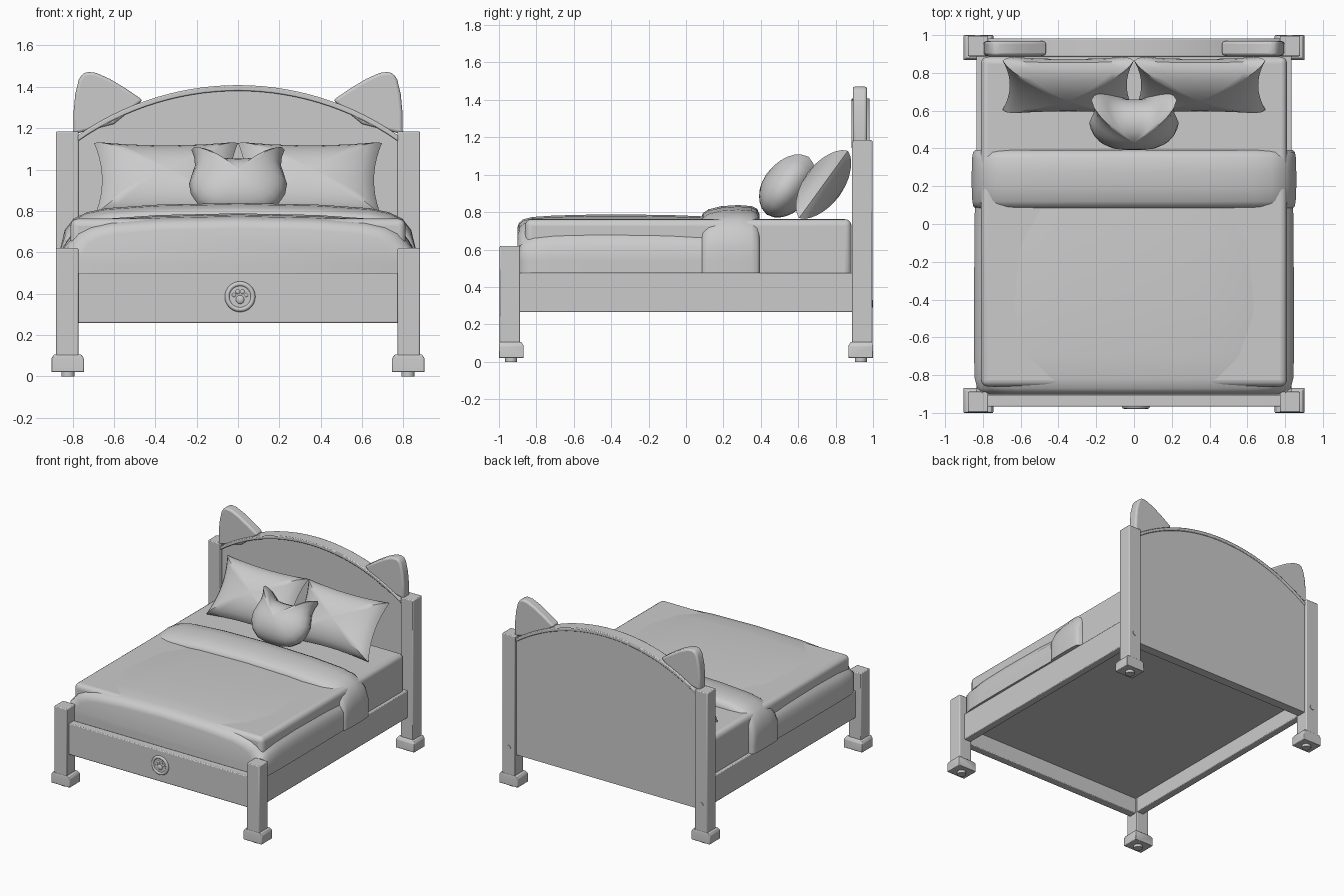
import bpy, bmesh
from math import sin, cos, pi, sqrt, radians

if "Cube" in bpy.data.objects:
    bpy.data.objects.remove(bpy.data.objects["Cube"])


def finish(name, bm, bevel=0.0, segs=2, smooth=35):
    bmesh.ops.recalc_face_normals(bm, faces=bm.faces)
    me = bpy.data.meshes.new(name)
    bm.to_mesh(me)
    bm.free()
    ob = bpy.data.objects.new(name, me)
    bpy.context.collection.objects.link(ob)
    if bevel:
        m = ob.modifiers.new("bevel", 'BEVEL')
        m.width, m.segments, m.limit_method = bevel, segs, 'ANGLE'
    bpy.ops.object.select_all(action='DESELECT')
    bpy.context.view_layer.objects.active = ob
    ob.select_set(True)
    bpy.ops.object.shade_smooth_by_angle(angle=radians(smooth))
    return ob


def loft(name, rings, bevel=0.0, segs=2, smooth=35):
    """Skin closed rings of equal length and cap both ends."""
    bm = bmesh.new()
    vs = [[bm.verts.new(p) for p in r] for r in rings]
    n = len(vs[0])
    for a, b in zip(vs, vs[1:]):
        for i in range(n):
            bm.faces.new((a[i], a[(i + 1) % n], b[(i + 1) % n], b[i]))
    bm.faces.new(vs[0])
    bm.faces.new(vs[-1])
    return finish(name, bm, bevel, segs, smooth)


def slab(name, pts, y0, y1, bevel=0.0, segs=2):
    return loft(name, [[(x, y, z) for x, z in pts] for y in (y0, y1)], bevel, segs)


def box(name, x0, x1, y0, y1, z0, z1, bevel=0.006, segs=2):
    return slab(name, [(x0, z0), (x1, z0), (x1, z1), (x0, z1)], y0, y1, bevel, segs)


def disc(name, c, r, depth, axis='Z', n=16):
    rings = []
    for d in (-depth / 2, depth / 2):
        ring = [(r * cos(2 * pi * i / n), r * sin(2 * pi * i / n)) for i in range(n)]
        rings.append([(c[0] + a, c[1] + b, c[2] + d) if axis == 'Z' else
                      (c[0] + a, c[1] + d, c[2] + b) for a, b in ring])
    return loft(name, rings)


def puff(name, outline, thick, loc, tilt, power=0.55):
    """Inflate a flat xz outline on both sides into a cushion leaning back."""
    steps = [0.04, 0.3, 0.5, 0.68, 0.82, 0.93, 1.0]
    levels = [(s, -1) for s in steps] + [(s, 1) for s in steps[-2::-1]]
    rings = [[(x * s, side * thick * (1 - s * s) ** power, z * s) for x, z in outline]
             for s, side in levels]
    ob = loft(name, rings, smooth=50)
    ob.location, ob.rotation_euler = loc, (-tilt, 0, 0)
    return ob


# Posts with feet, floor pads and bolt caps
for side, sx in (("left", -1), ("right", 1)):
    for end, sy, top in (("front", -1, 0.62), ("back", 1, 1.185)):
        tag = f"{end}_{side}"
        xa, xb = sorted((sx * 0.772, sx * 0.88))
        ya, yb = sorted((sy * 0.888, sy * 0.996))
        box(tag + "_post", xa, xb, ya, yb, 0.05, top)
        rings = []
        for z, o, i in ((0.02, 0, 0), (0.085, 0, 0), (0.105, 0.012, 0.012)):
            x0, x1 = sx * (0.745 + i), sx * (0.903 - o)
            y0, y1 = sy * (0.868 + i), sy * (1.0 - o * 0.3)
            rings.append([(x0, y0, z), (x1, y0, z), (x1, y1, z), (x0, y1, z)])
        loft(tag + "_foot", rings, 0.004)
        disc(tag + "_foot_pad", (sx * 0.822, sy * 0.935, 0.0125), 0.032, 0.025)
    disc(side + "_bolt_cap", (sx * 0.826, 0.996, 0.31), 0.02, 0.008, 'Y')
    # Side rails
    xa, xb = sorted((sx * 0.775, sx * 0.834))
    box(side + "_side_rail", xa, xb, -0.9, 0.9, 0.265, 0.475)

# Front rail and base under the mattress
box("front_rail", -0.78, 0.78, -0.967, -0.905, 0.258, 0.5)
box("base_panel", -0.78, 0.78, -0.91, 0.91, 0.38, 0.41, 0)

# Round paw ornament on the front rail
bpy.ops.mesh.primitive_torus_add(location=(0.01, -0.967, 0.385), rotation=(pi / 2, 0, 0),
                                 major_radius=0.062, minor_radius=0.012,
                                 major_segments=32, minor_segments=8)
bpy.context.object.name = "ornament_ring"
bpy.ops.object.shade_smooth()
disc("ornament_disc", (0.01, -0.967, 0.385), 0.055, 0.008, 'Y', 32)
for k, (dx, dz, r) in enumerate(((0, -0.014, 0.021), (-0.03, 0.008, 0.01), (-0.011, 0.024, 0.011),
                                 (0.011, 0.024, 0.011), (0.03, 0.008, 0.01))):
    bpy.ops.mesh.primitive_uv_sphere_add(segments=12, ring_count=8, radius=r,
                                         location=(0.01 + dx, -0.97, 0.385 + dz))
    bpy.context.object.name = f"ornament_pad_{k}"
    bpy.context.object.scale.y = 0.5
    bpy.ops.object.shade_smooth()


# Arched headboard with raised rim
def arc(top, half, n=28):
    R = 1.355
    xs = [half * (2 * i / n - 1) for i in range(n + 1)]
    return [(x, top - R + sqrt(R * R - x * x)) for x in xs]


slab("headboard_panel", [(0.78, 0.26), (-0.78, 0.26)] + arc(1.395, 0.78), 0.905, 0.975)
slab("headboard_rim", arc(1.408, 0.775) + arc(1.38, 0.775)[::-1], 0.885, 0.982, 0.006)

# Headboard ears
ear = [(0.797, 1.17), (0.795, 1.28), (0.787, 1.365), (0.77, 1.435), (0.755, 1.46), (0.73, 1.473),
       (0.685, 1.467), (0.62, 1.438), (0.54, 1.39), (0.46, 1.335), (0.6, 1.22)]
for side, sx in (("left", -1), ("right", 1)):
    slab(side + "_headboard_ear", [(sx * x, z) for x, z in ear], 0.892, 0.968, 0.018, 3)

# Mattress
box("mattress", -0.81, 0.81, -0.86, 0.885, 0.4, 0.762, 0.035, 4)


# Duvet and its folded top band: draped section lofted along y
def drape(w, zt):
    half = [(1, 0.475), (1.0, 0.54), (1, 0.62), (0.975, zt - 0.13), (0.925, zt - 0.075),
            (0.85, zt - 0.045), (0.74, zt - 0.025), (0.45, zt - 0.008)]
    right = [(w * x, z) for x, z in half]
    return right + [(0, zt)] + [(-x, z) for x, z in right[::-1]]


def cover(name, stations):
    loft(name, [[(x, y, z) for x, z in drape(w, zt)] for y, w, zt in stations], smooth=60)


cover("duvet", [(-0.902, 0.78, 0.715), (-0.893, 0.805, 0.742), (-0.87, 0.83, 0.762),
                (-0.82, 0.843, 0.774), (-0.7, 0.847, 0.782), (-0.45, 0.847, 0.788),
                (-0.1, 0.845, 0.785), (0.15, 0.842, 0.775)])
cover("duvet_fold", [(0.083, 0.835, 0.77), (0.09, 0.85, 0.795), (0.12, 0.856, 0.815),
                     (0.19, 0.859, 0.832), (0.28, 0.859, 0.838), (0.35, 0.857, 0.832),
                     (0.38, 0.852, 0.818), (0.393, 0.84, 0.79)])

# Two pillows with pinched corners
W, H, n = 0.348, 0.222, 10
edge = [2 * i / n - 1 for i in range(n)]
outline = []
for t in edge:
    outline.append((W * t, -H * (1 - 0.09 * (1 - t * t))))
for t in edge:
    outline.append((W * (1 - 0.11 * (1 - t * t)), H * t))
outline += [(-x, -z) for x, z in outline]
for side, sx in (("left", -1), ("right", 1)):
    puff(side + "_pillow", outline, 0.105, (sx * 0.348, 0.735, 0.948), radians(36), 0.65)

# Small eared cushion
half = [(0.07, -0.175), (0.14, -0.16), (0.195, -0.12), (0.228, -0.06), (0.237, 0.0),
        (0.222, 0.06), (0.208, 0.11), (0.212, 0.16), (0.226, 0.205), (0.19, 0.195),
        (0.14, 0.155), (0.1, 0.132), (0.05, 0.125)]
cat = [(0, -0.177)] + half + [(0, 0.123)] + [(-x, z) for x, z in half[::-1]]
puff("eared_cushion", cat, 0.128, (0, 0.535, 0.93), radians(36))
